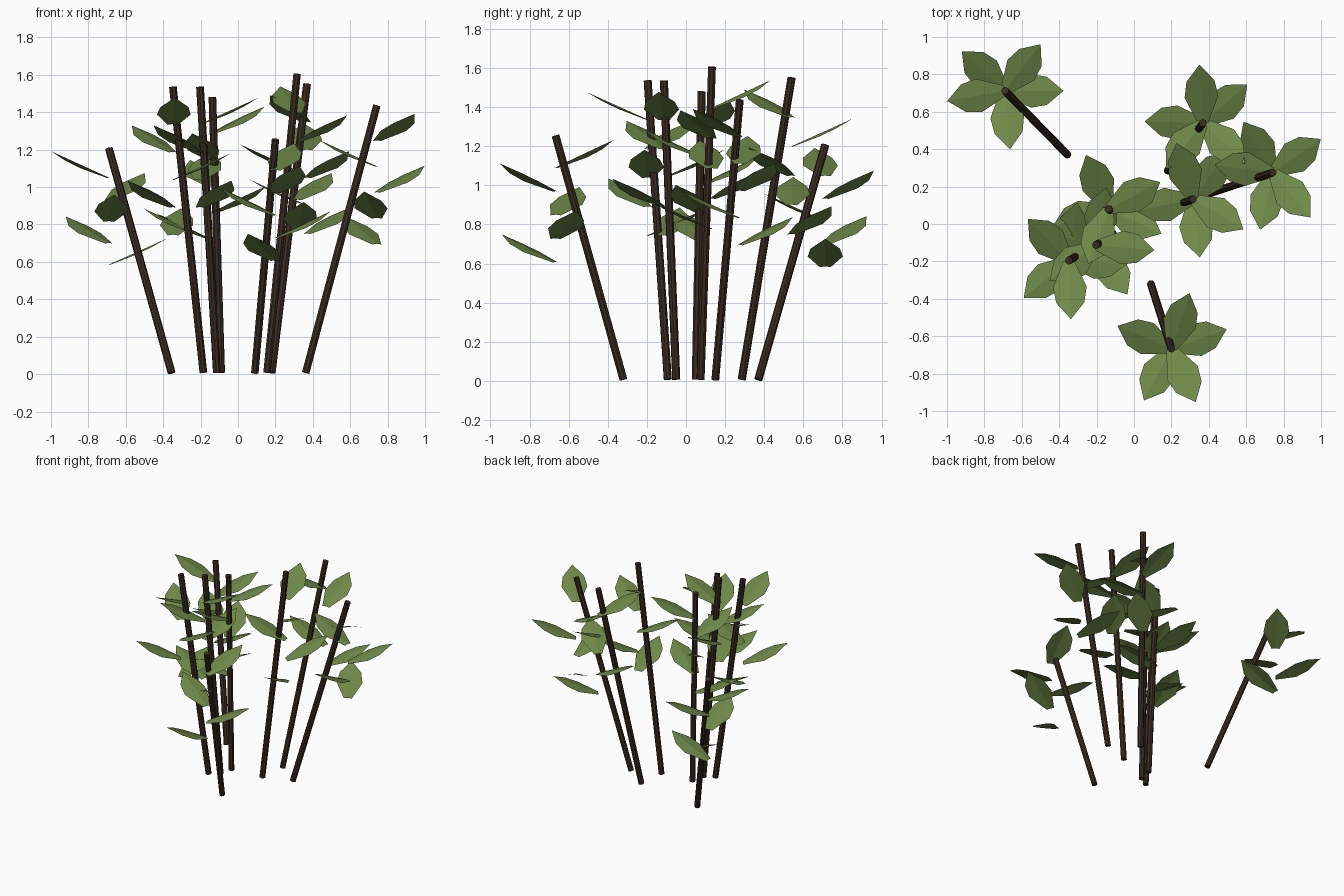
import bpy, bmesh, math
from mathutils import Vector, Matrix

if "Cube" in bpy.data.objects:
    bpy.data.objects.remove(bpy.data.objects["Cube"])


def material(name, rgb):
    m = bpy.data.materials.new(name)
    m.diffuse_color = (*rgb, 1)
    m.use_nodes = True
    m.node_tree.nodes["Principled BSDF"].inputs["Base Color"].default_value = m.diffuse_color
    return m


BARK = material("dark_bark", (0.042, 0.025, 0.016))
LEAF = material("leaf_green", (0.16, 0.25, 0.066))
RADIUS = 0.021

# base x, y, top x, y, z, and compass angle of the lowest leaf
STEMS = [
    (-0.355, 0.37, -0.69, 0.712, 1.21, 0),
    (-0.185, -0.093, -0.348, -0.196, 1.54, 82),
    (-0.113, -0.05, -0.203, -0.113, 1.54, 165),
    (-0.09, 0.05, -0.137, 0.08, 1.485, 197.5),
    (0.09, -0.32, 0.2, -0.667, 1.258, 242),
    (0.155, 0.075, 0.316, 0.133, 1.61, 276.5),
    (0.18, 0.285, 0.369, 0.54, 1.555, 41),
    (0.362, 0.15, 0.742, 0.275, 1.44, 120),
]

# half outline of a leaf: distance along it, half width
OUTLINE = [(0.0, 0.028), (0.14, 0.09), (0.225, 0.075)]
LENGTH, RISE, DROOP = 0.313, 0.45, 0.012


def finish(bm, name, mat):
    me = bpy.data.meshes.new(name)
    bm.to_mesh(me)
    bm.free()
    me.materials.append(mat)
    ob = bpy.data.objects.new(name, me)
    bpy.context.collection.objects.link(ob)


def stem(name, base, top):
    bm = bmesh.new()
    axis = top - base
    rot = axis.to_track_quat('Z', 'Y').to_matrix().to_4x4()
    bmesh.ops.create_cone(bm, cap_ends=True, segments=8, radius1=RADIUS,
                          radius2=RADIUS, depth=axis.length,
                          matrix=Matrix.Translation((base + top) / 2) @ rot)
    finish(bm, name, BARK)


def add_leaf(bm, origin, angle):
    mat = Matrix.Translation(origin) @ Matrix.Rotation(angle, 4, 'Z')

    def point(r, w):
        return bm.verts.new(mat @ Vector((r, w, r * RISE - DROOP * abs(w) / 0.09)))

    root, tip = point(0, 0), point(LENGTH, 0)
    # two mirrored halves sharing the middle rib
    for side in (1, -1):
        edge = [point(r, side * w) for r, w in OUTLINE]
        ring = [root] + edge + [tip]
        bm.faces.new(ring[::-1] if side > 0 else ring)


for n, (bx, by, tx, ty, tz, phase) in enumerate(STEMS, 1):
    # leaning bare stem
    stem(f"stem_{n}", Vector((bx, by, 0.007)), Vector((tx, ty, tz - 0.004)))
    # five leaves spiralling up at the golden angle
    bm = bmesh.new()
    for i in range(5):
        z = tz * (0.484 + 0.096 * i)
        add_leaf(bm, Vector((tx, ty, z)), math.radians(phase + 137.5 * i))
    finish(bm, f"leaves_{n}", LEAF)
